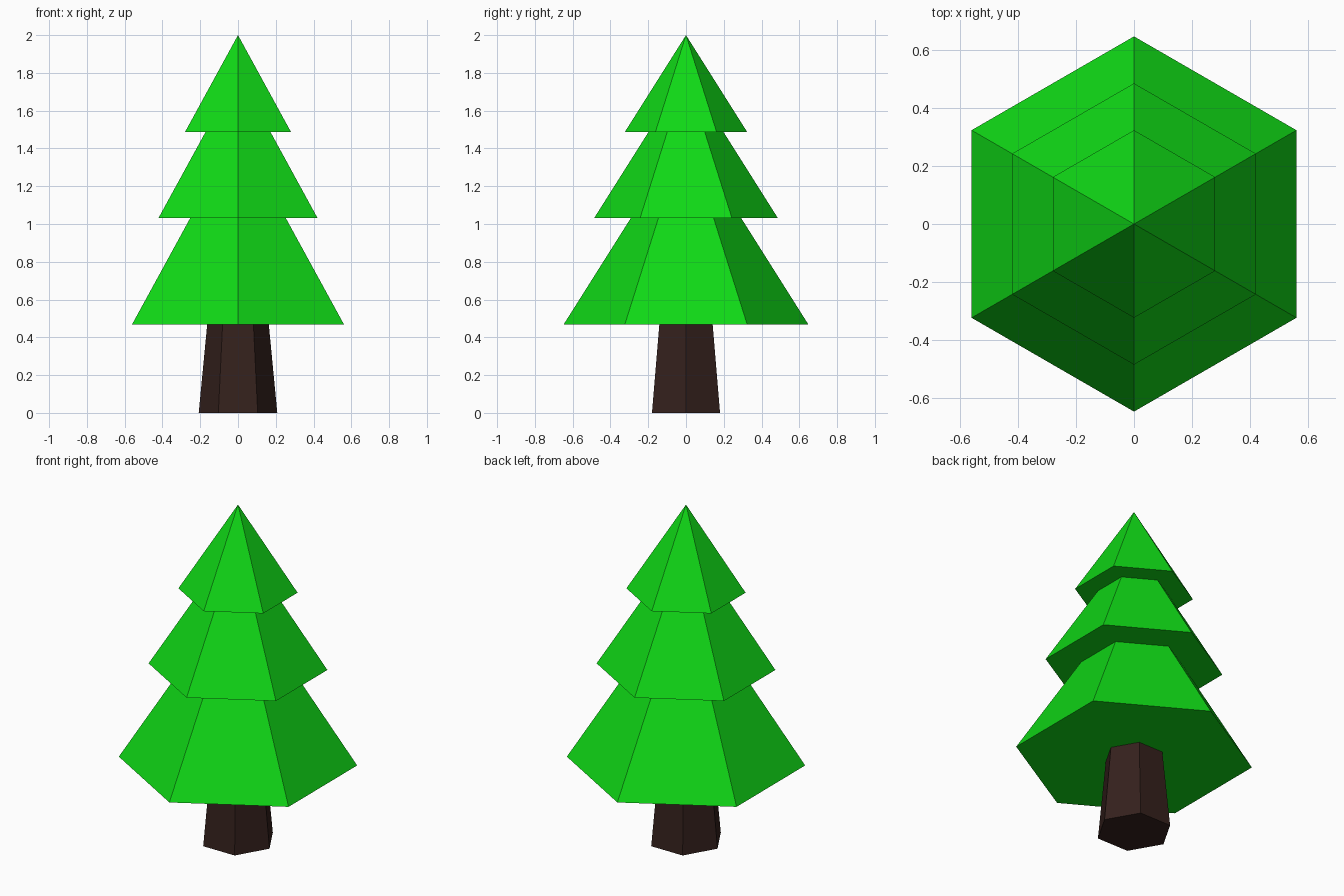
import bpy
from math import pi

if "Cube" in bpy.data.objects:
    bpy.data.objects.remove(bpy.data.objects["Cube"])


def material(name, rgb):
    m = bpy.data.materials.new(name)
    m.diffuse_color = (*rgb, 1)
    m.use_nodes = True
    m.node_tree.nodes["Principled BSDF"].inputs["Base Color"].default_value = m.diffuse_color
    return m


def hex_cone(name, z0, z1, r0, r1, turn, mat):
    """Six-sided cone or frustum standing from z0 to z1."""
    bpy.ops.mesh.primitive_cone_add(
        vertices=6, radius1=r0, radius2=r1, depth=z1 - z0,
        end_fill_type='NGON', location=(0, 0, (z0 + z1) / 2))
    ob = bpy.context.object
    ob.name = name
    ob.rotation_euler.z = turn
    ob.data.materials.append(mat)
    return ob


green = material("foliage_green", (0.005, 0.69, 0.008))
brown = material("bark_brown", (0.035, 0.015, 0.012))

# Trunk: tapered hexagon with corners on the x axis, top tucked into the foliage
hex_cone("trunk", 0, 0.49, 0.208, 0.161, pi / 6, brown)

# Foliage: one cone shape repeated at sizes 4:3:2, corners on the y axis
UNIT_R, UNIT_H = 0.162, 0.2565
for name, z, size in (("lower", 0.468, 4), ("middle", 1.032, 3), ("top", 1.487, 2)):
    hex_cone(name + "_foliage", z, z + UNIT_H * size, UNIT_R * size, 0, 0, green)
